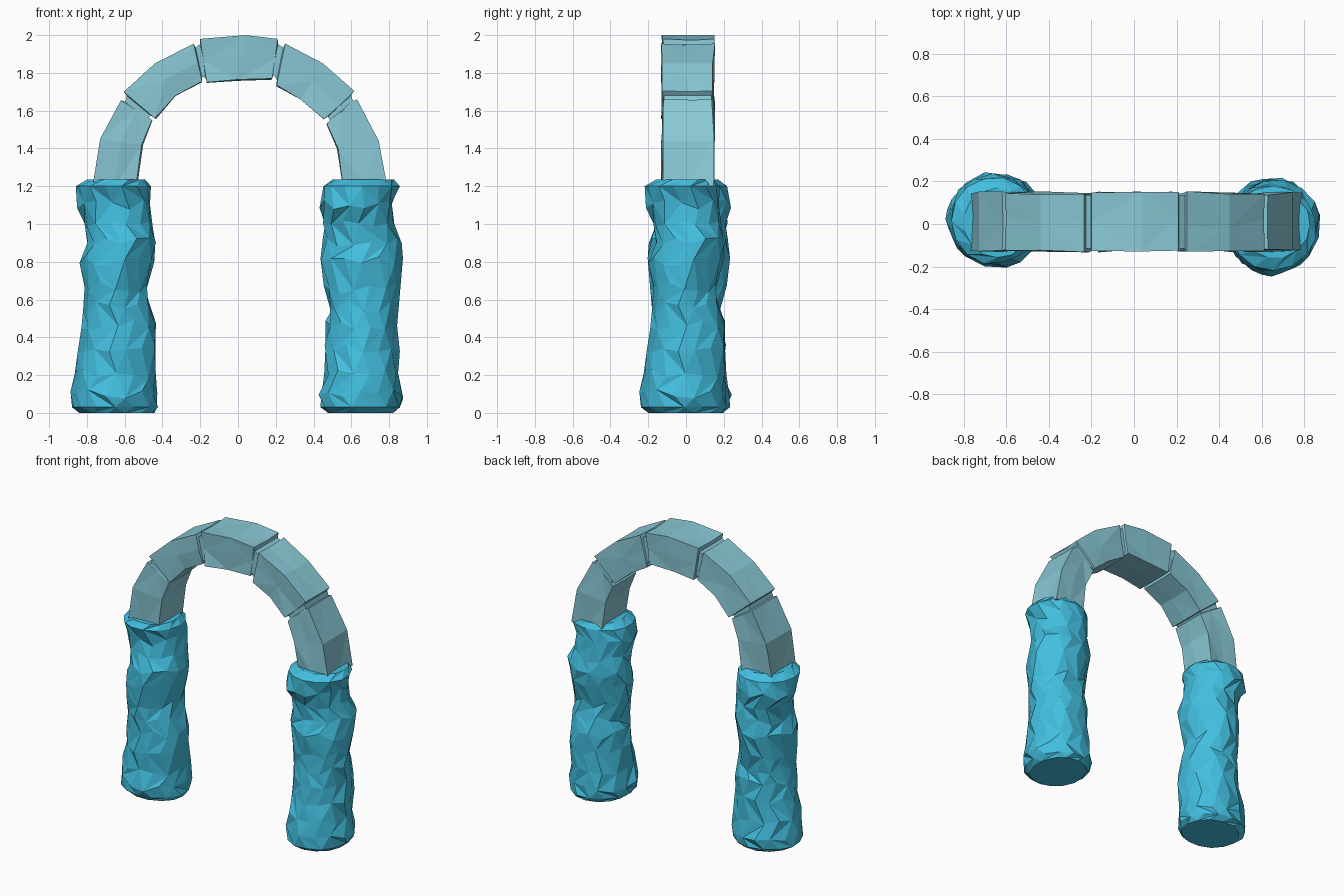
import bpy, bmesh, math, random
from mathutils import Vector

if "Cube" in bpy.data.objects:
    bpy.data.objects.remove(bpy.data.objects["Cube"])

random.seed(7)


def material(name, rgb):
    m = bpy.data.materials.new(name)
    m.diffuse_color = (*rgb, 1)
    m.use_nodes = True
    m.node_tree.nodes["Principled BSDF"].inputs["Base Color"].default_value = m.diffuse_color
    return m


PILLAR = material("bright cyan stone", (0.055, 0.52, 0.74))
ARCH = material("pale blue stone", (0.25, 0.58, 0.67))


def loft(name, rings, mat):
    """Skin closed rings of points, cap both ends, triangulate, flat shade."""
    bm = bmesh.new()
    rows = [[bm.verts.new(p) for p in r] for r in rings]
    for i, (a, b) in enumerate(zip(rows, rows[1:])):
        n = len(a)
        for k in range(n):
            q, w, e, r = a[k], a[(k + 1) % n], b[(k + 1) % n], b[k]
            if (i + k) % 2:
                bm.faces.new((q, w, e))
                bm.faces.new((q, e, r))
            else:
                bm.faces.new((q, w, r))
                bm.faces.new((w, e, r))
    bm.faces.new(rows[0][::-1])
    bm.faces.new(rows[-1])
    bmesh.ops.recalc_face_normals(bm, faces=bm.faces)
    me = bpy.data.meshes.new(name)
    bm.to_mesh(me)
    bm.free()
    me.materials.append(mat)
    ob = bpy.data.objects.new(name, me)
    bpy.context.collection.objects.link(ob)
    return ob


# Rough pillar outline: z, x min, x max, y min, y max (local)
outline = [
    (0.00, -0.20, 0.20, -0.16, 0.20),
    (0.03, -0.24, 0.22, -0.19, 0.23),
    (0.10, -0.24, 0.22, -0.20, 0.245),
    (0.20, -0.23, 0.22, -0.18, 0.21),
    (0.34, -0.20, 0.21, -0.19, 0.21),
    (0.47, -0.20, 0.21, -0.18, 0.20),
    (0.56, -0.18, 0.18, -0.18, 0.19),
    (0.66, -0.18, 0.16, -0.18, 0.21),
    (0.80, -0.19, 0.19, -0.20, 0.23),
    (0.90, -0.165, 0.21, -0.20, 0.22),
    (1.00, -0.18, 0.19, -0.155, 0.22),
    (1.10, -0.225, 0.18, -0.15, 0.23),
    (1.20, -0.22, 0.18, -0.19, 0.22),
    (1.235, -0.16, 0.155, -0.16, 0.17),
]
SIDES = 14
rings = []
for i, (z, x0, x1, y0, y1) in enumerate(outline):
    ring = []
    inner = 1 < i < len(outline) - 2
    for k in range(SIDES):
        a = 2 * math.pi * (k + 0.5 * (i % 2)) / SIDES
        c, s = math.cos(a), math.sin(a)
        f = random.uniform(0.95, 1.05) if inner else random.uniform(0.98, 1.02)
        dz = random.uniform(-0.03, 0.03) if inner else 0
        ring.append(((x0 + x1) / 2 + (x1 - x0) / 2 * c * f,
                     (y0 + y1) / 2 + (y1 - y0) / 2 * s * f, z + dz))
    rings.append(ring)

# The right pillar is the left one turned a quarter
left = loft("left_pillar", rings, PILLAR)
left.location = (-0.64, 0, 0)
right = bpy.data.objects.new("right_pillar", left.data)
bpy.context.collection.objects.link(right)
right.location = (0.67, 0, 0)
right.rotation_euler.z = math.pi / 2

# Arch blocks: outer (x, z) and inner (x, z) at start, middle and end
blocks = [
    [(-0.77, 1.20, -0.54, 1.20), (-0.73, 1.45, -0.51, 1.42), (-0.62, 1.655, -0.455, 1.55)],
    [(-0.605, 1.70, -0.44, 1.56), (-0.44, 1.85, -0.33, 1.68), (-0.235, 1.955, -0.19, 1.755)],
    [(-0.20, 1.98, -0.165, 1.75), (0.04, 2.00, 0.00, 1.765), (0.21, 1.98, 0.18, 1.77)],
    [(0.25, 1.955, 0.205, 1.735), (0.45, 1.85, 0.33, 1.66), (0.615, 1.705, 0.455, 1.555)],
    [(0.63, 1.66, 0.47, 1.53), (0.745, 1.44, 0.53, 1.40), (0.79, 1.20, 0.555, 1.20)],
]
Y0, Y1 = -0.125, 0.145


def section(ox, oz, ix, iz, inset, rough):
    """Eight-point block section with slightly uneven side faces."""
    o, n = Vector((ox, 0, oz)), Vector((ix, 0, iz))
    d = (n - o).normalized() * inset
    o, n = o + d, n - d
    mid = (o + n) / 2
    ym = (Y0 + Y1) / 2
    half = (Y1 - Y0) / 2 - inset * 0.35
    spec = [(o, -1), (o, 0), (o, 1), (mid, 1), (n, 1), (n, 0), (n, -1), (mid, -1)]
    pts = []
    for p, s in spec:
        j = random.uniform(-rough, rough)
        shift = (n - o).normalized() * random.uniform(0, rough) if s == 0 else Vector()
        pts.append(p + shift + Vector((0, ym + s * (half + j) + (4 * j if s == 0 else 0), 0)))
    return pts


arch = []
for bi, b in enumerate(blocks):
    if bi:  # narrow groove between blocks
        prev = blocks[bi - 1][-1]
        for t in (0.15, 0.85):
            mix = [p + (q - p) * t for p, q in zip(prev, b[0])]
            arch.append(section(*mix, 0.025, 0.0))
    for r in b:
        arch.append(section(*r, 0.0, 0.009))
loft("stone_arch", arch, ARCH)
